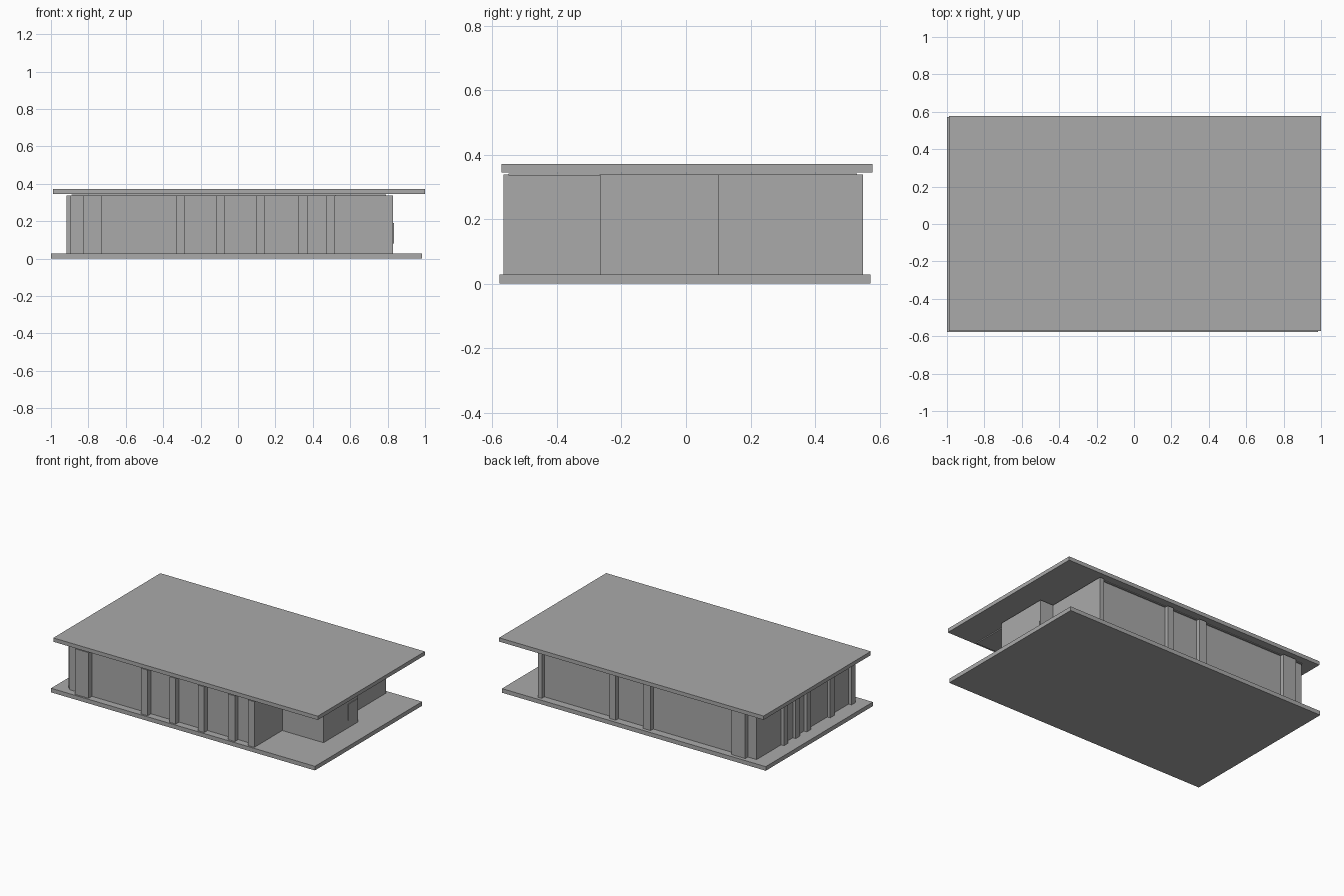
import bpy

# Remove the default object
cube = bpy.data.objects.get("Cube")
if cube:
    bpy.data.objects.remove(cube, do_unlink=True)

# Single flat colour
GREY = (0.4, 0.4, 0.4, 1.0)
grey = bpy.data.materials.new("plain_grey")
grey.use_nodes = True
grey.diffuse_color = GREY
grey.node_tree.nodes["Principled BSDF"].inputs["Base Color"].default_value = GREY

FLOOR, TOP = 0.028, 0.338


def box(name, x, y, z=(FLOOR, TOP)):
    """Axis-aligned box given by its ranges."""
    bpy.ops.mesh.primitive_cube_add(size=1)
    ob = bpy.context.object
    ob.name = ob.data.name = name
    for v in ob.data.vertices:
        v.co = [(a + b) / 2 + (b - a) * c for (a, b), c in zip((x, y, z), v.co)]
    ob.data.materials.append(grey)
    return ob


# Floor and roof slabs, slightly offset from each other
box("floor_slab", (-1.0, 0.983), (-0.578, 0.572), (0, FLOOR))
box("roof_slab", (-0.988, 1.0), (-0.572, 0.578), (0.345, 0.371))

# Thin ceiling panels under the roof, the second over the porch
box("ceiling", (-0.89, 0.72), (-0.54, 0.53), (TOP, 0.342))
box("porch_ceiling", (0.519, 0.79), (-0.55, -0.266), (0.335, 0.342))

# Recessed panel walls
box("front_panels", (-0.895, 0.471), (-0.53, -0.515))
box("back_panels", (-0.895, 0.7), (0.505, 0.52))
box("side_panels", (-0.895, -0.88), (-0.53, 0.52))

# Solid walls around the porch and the entrance block
box("porch_return_wall", (0.471, 0.519), (-0.566, -0.266))
box("porch_back_wall", (0.471, 0.829), (-0.266, -0.236))
box("entrance_side_wall", (0.799, 0.829), (-0.266, 0.103))
box("entrance_back_wall", (0.70, 0.829), (0.073, 0.103))
box("rear_end_wall", (0.70, 0.73), (0.103, 0.548))
box("entrance_hatch", (0.829, 0.833), (-0.005, 0.1), (0.08, 0.19))

# Front pillars
for i, (a, b) in enumerate([(-0.829, -0.727), (-0.332, -0.283), (-0.118, -0.072),
                            (0.096, 0.142), (0.321, 0.372)]):
    box(f"front_pillar_{i + 1}", (a, b), (-0.566, -0.515))

# Back pillars
for i, (a, b) in enumerate([(-0.829, -0.727), (-0.118, -0.06), (0.145, 0.19)]):
    box(f"back_pillar_{i + 1}", (a, b), (0.505, 0.548))

# Side pillars
for i, y in enumerate([-0.49, -0.26, -0.01, 0.11, 0.235]):
    box(f"side_pillar_{i + 1}", (-0.917, -0.88), (y - 0.022, y + 0.022))
